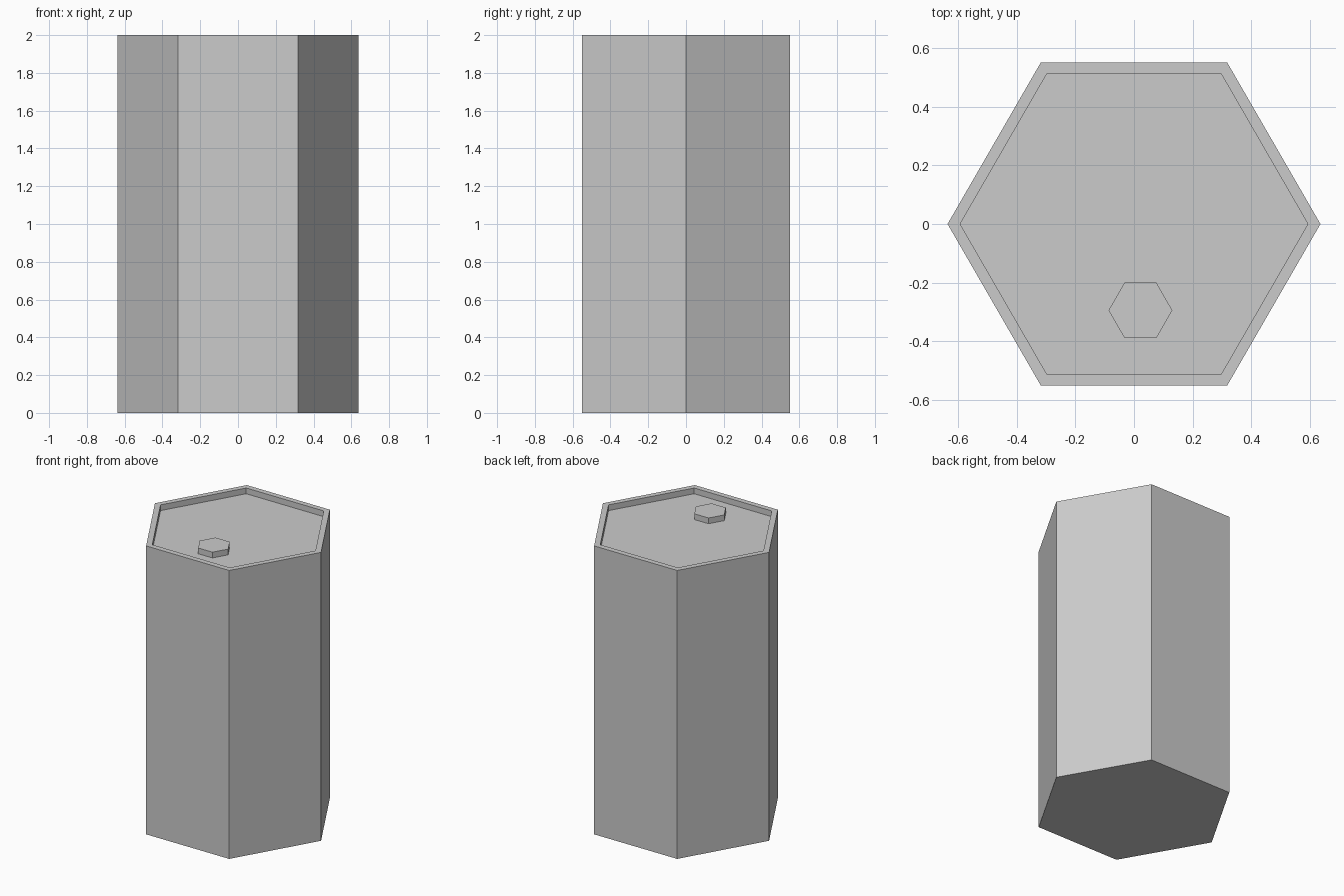
import bpy, bmesh
from math import cos, sin, pi

if "Cube" in bpy.data.objects:
    bpy.data.objects.remove(bpy.data.objects["Cube"])

SIDES = 6


def hex_stack(name, rings, centre=(0, 0)):
    """Closed six-sided solid lofted through (radius, z) rings."""
    bm = bmesh.new()
    loops = []
    for r, z in rings:
        loops.append([bm.verts.new((centre[0] + r * cos(2 * pi * i / SIDES),
                                    centre[1] + r * sin(2 * pi * i / SIDES), z))
                      for i in range(SIDES)])
    for a, b in zip(loops, loops[1:]):
        for i in range(SIDES):
            j = (i + 1) % SIDES
            bm.faces.new((a[i], a[j], b[j], b[i]))
    bm.faces.new(loops[0][::-1])
    bm.faces.new(loops[-1])
    mesh = bpy.data.meshes.new(name)
    bm.to_mesh(mesh)
    bm.free()
    obj = bpy.data.objects.new(name, mesh)
    bpy.context.collection.objects.link(obj)
    return obj


# Barrel body: walls, flat rim and recessed lid
hex_stack("barrel_body", [(0.637, 0), (0.637, 2.0), (0.594, 2.0), (0.594, 1.96)])

# Small filler cap standing on the lid, level with the rim
hex_stack("filler_cap", [(0.109, 1.96), (0.109, 2.0)], centre=(0.022, -0.295))
